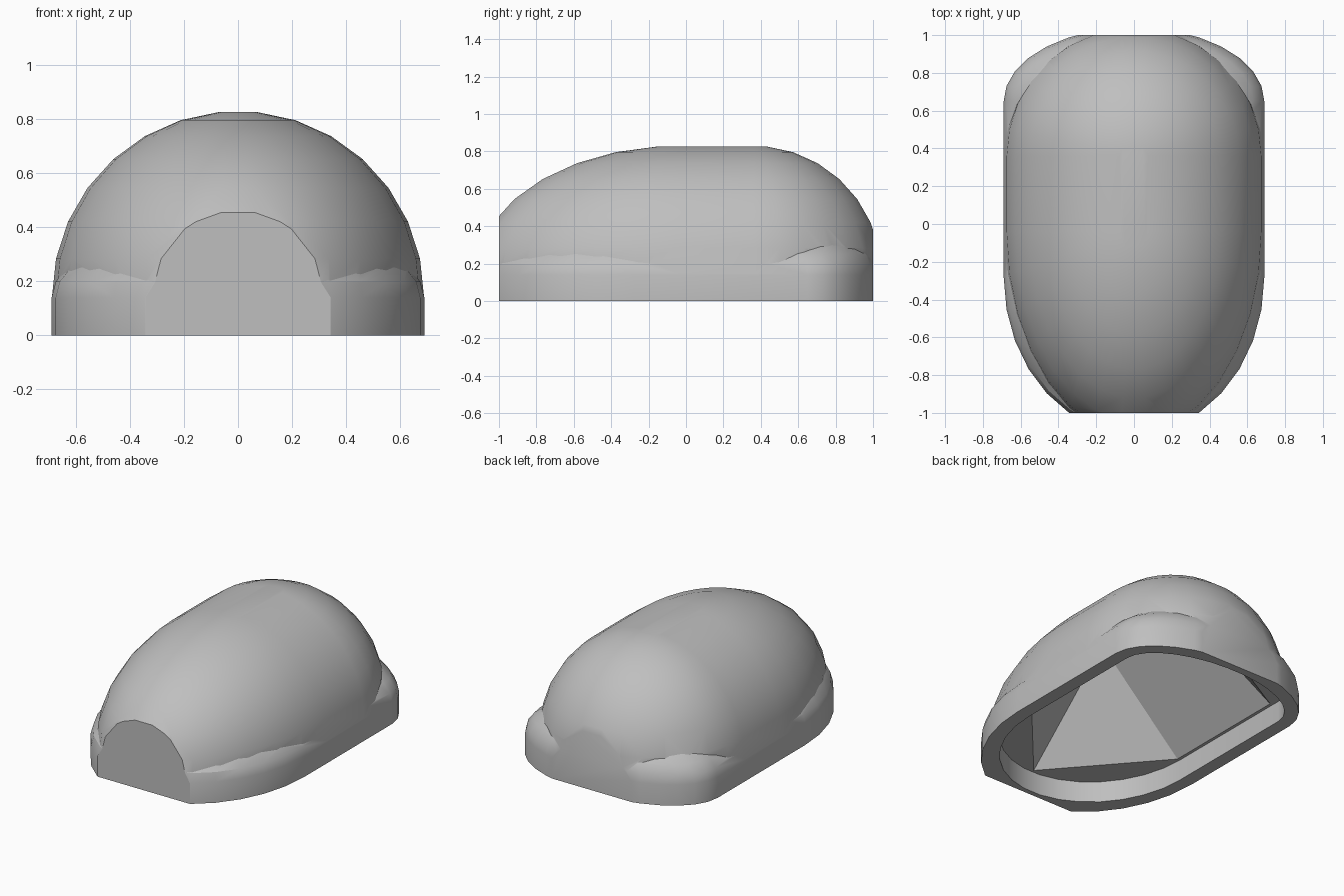
import bpy, bmesh
from math import sin, cos, radians

if "Cube" in bpy.data.objects:
    bpy.data.objects.remove(bpy.data.objects["Cube"], do_unlink=True)

mat = bpy.data.materials.new("plain_grey")
mat.use_nodes = True
GREY = (0.52, 0.52, 0.52, 1)
mat.diffuse_color = GREY
mat.node_tree.nodes["Principled BSDF"].inputs["Base Color"].default_value = GREY


def ellipsoid(cy, cz, rx, ry, rz):
    """Points of a faceted ellipsoid with rings every 12 degrees and flat poles."""
    pts = []
    for lat in range(6, 180, 12):
        s, c = sin(radians(lat)), cos(radians(lat))
        for lon in range(0, 360, 12):
            a = radians(lon)
            pts.append((rx * s * cos(a), cy + ry * s * sin(a), cz + rz * c))
    return pts


def ring(cy, rx, ry, z):
    """Points of a flat 30-sided ellipse."""
    return [(rx * cos(radians(a)), cy + ry * sin(radians(a)), z) for a in range(0, 360, 12)]


def hull(name, pts):
    """Object wrapping the points in a convex skin."""
    bm = bmesh.new()
    for p in pts:
        bm.verts.new(p)
    res = bmesh.ops.convex_hull(bm, input=bm.verts[:])
    loose = {g for g in res["geom_interior"] + res["geom_unused"] if isinstance(g, bmesh.types.BMVert)}
    bmesh.ops.delete(bm, geom=list(loose), context="VERTS")
    bmesh.ops.dissolve_limit(bm, angle_limit=radians(0.3), verts=bm.verts[:], edges=bm.edges[:])
    bmesh.ops.recalc_face_normals(bm, faces=bm.faces[:])
    me = bpy.data.meshes.new(name)
    bm.to_mesh(me)
    bm.free()
    me.materials.append(mat)
    ob = bpy.data.objects.new(name, me)
    bpy.context.collection.objects.link(ob)
    return ob


def combine(target, tool, operation):
    """Apply a boolean and discard its tool."""
    tool.hide_render = True
    mod = target.modifiers.new(operation.lower(), "BOOLEAN")
    mod.object, mod.operation, mod.solver = tool, operation, "EXACT"
    bpy.context.view_layer.objects.active = target
    bpy.ops.object.modifier_apply(modifier=mod.name)
    bpy.data.objects.remove(tool, do_unlink=True)


SEAM = 0.14      # height of the straight lower wall
FRONT, REAR = -0.28, 0.65

# Domed upper shell: long nose, round tail
shell = hull("domed_shell", ellipsoid(-0.04, SEAM, 0.689, 1.09, 0.69)
             + ellipsoid(0.36, SEAM, 0.689, 0.69, 0.69))

# Skirt with straight walls and softly rounded shoulders
skirt = hull("skirt", ellipsoid(FRONT, SEAM, 0.69, 0.83, 0.28)
             + ellipsoid(REAR, SEAM, 0.69, 0.39, 0.28)
             + ring(FRONT, 0.69, 0.83, -0.3) + ring(REAR, 0.69, 0.39, -0.3))
combine(shell, skirt, "UNION")

# Trim nose, tail and underside flat
trim = hull("trim_box", [(x, y, z) for x in (-1, 1) for y in (-1, 1) for z in (0, 1.5)])
combine(shell, trim, "INTERSECT")

# Rounded recess in the underside
recess = hull("recess_cutter", [p for z in (-0.1, SEAM)
                                for p in ring(FRONT, 0.6, 0.69, z) + ring(REAR, 0.6, 0.3, z)])
combine(shell, recess, "DIFFERENCE")

# Faceted tent-shaped hollow above the recess
hollow = hull("hollow_cutter", [p for cy, tip in ((FRONT, -0.96), (0.6, 0.93)) for p in
                                ((-0.59, cy, SEAM - 0.01), (0.59, cy, SEAM - 0.01), (0, tip, SEAM - 0.01))]
              + [(0, -0.3, 0.73), (0, 0.4, 0.73)])
combine(shell, hollow, "DIFFERENCE")

# Smooth the curved skin, keep creases crisp
bpy.ops.object.select_all(action="DESELECT")
shell.select_set(True)
bpy.context.view_layer.objects.active = shell
bpy.ops.object.shade_smooth_by_angle(angle=radians(25))
